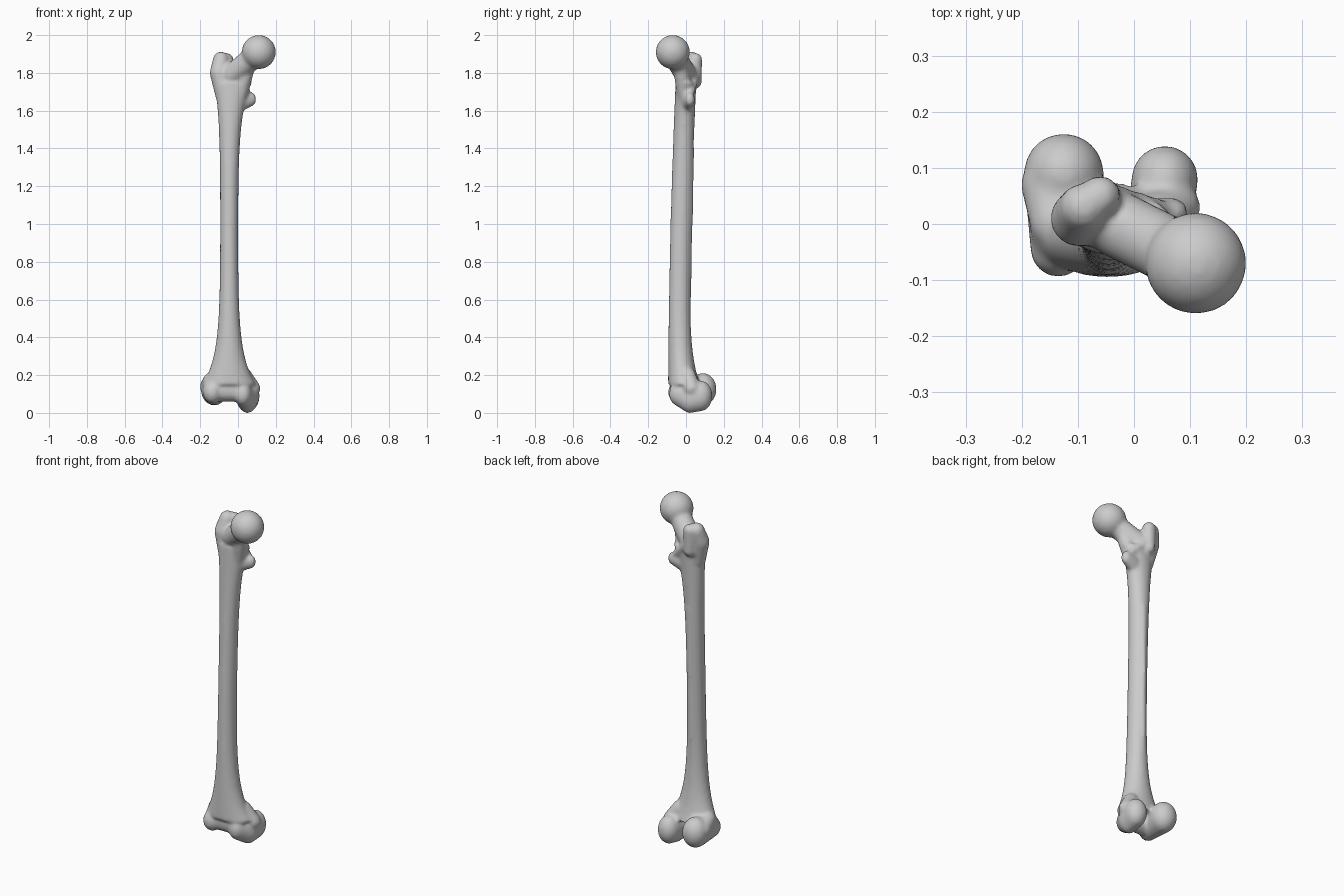
import bpy, bmesh, math
from mathutils import Vector

default_cube = bpy.data.objects.get("Cube")
if default_cube:
    bpy.data.objects.remove(default_cube)

# One bone colour
grey = (0.6, 0.6, 0.6, 1)
bone = bpy.data.materials.new("bone_grey")
bone.use_nodes = True
bone.diffuse_color = grey
bone.node_tree.nodes["Principled BSDF"].inputs["Base Color"].default_value = grey

# Unit ball whose points are reused for every rounded mass
template = bmesh.new()
bmesh.ops.create_icosphere(template, subdivisions=3, radius=1)
ball_points = [vert.co.copy() for vert in template.verts]
template.free()

bm = bmesh.new()


def lump(*balls, tall=1):
    """Convex skin around balls (x, y, z, radius), each stretched upward by tall."""
    verts = []
    for x, y, z, radius in balls:
        for point in ball_points:
            offset = Vector((point.x, point.y, point.z * tall)) * radius
            verts.append(bm.verts.new(Vector((x, y, z)) + offset))
    hull = bmesh.ops.convex_hull(bm, input=verts)
    inside = [item for item in hull["geom_interior"] if isinstance(item, bmesh.types.BMVert)]
    bmesh.ops.delete(bm, geom=inside, context="VERTS")


def shaft_ring(z, sides=32):
    """Oval section that widens exponentially towards the knee and the hip."""
    knee = math.exp(-6.5 * z)
    hip = math.exp(6 * (z - 1.7))
    centre_x = -0.047 + 0.015 * hip
    centre_y = -0.04 + 0.013 * z * z + 0.08 * knee
    half_width = 0.047 + 0.25 * knee + 0.04 * hip
    half_depth = 0.055 + 0.08 * knee
    angles = [math.tau * side / sides for side in range(sides)]
    return [bm.verts.new((centre_x + half_width * math.cos(angle),
                          centre_y + half_depth * math.sin(angle), z)) for angle in angles]


# Bowed shaft
bottom, top, steps = 0.15, 1.75, 40
rings = [shaft_ring(bottom + (top - bottom) * step / steps) for step in range(steps + 1)]
for lower, upper in zip(rings, rings[1:]):
    for side in range(len(lower)):
        bm.faces.new((lower[side - 1], lower[side], upper[side], upper[side - 1]))
bm.faces.new(rings[0])
bm.faces.new(rings[-1])

# Ridge down the back of the shaft
lump((-0.05, 0.01, 0.5, 0.015), (-0.04, 0.03, 1.4, 0.015))

# Round head
lump((0.11, -0.07, 1.91, 0.091))

# Neck running down into the shaft
lump((0.09, -0.06, 1.89, 0.06), (-0.03, 0, 1.79, 0.06))
lump((0.05, -0.03, 1.83, 0.04), (0, 0, 1.66, 0.045))

# Greater trochanter and its back crest
lump((-0.1, 0.01, 1.8, 0.05), (-0.09, 0.03, 1.87, 0.043), (-0.08, 0, 1.68, 0.04))
lump((-0.06, 0.05, 1.87, 0.036), (-0.06, 0.05, 1.75, 0.033))

# Lesser trochanter and the crest joining it to the greater one
lump((0.07, 0.02, 1.66, 0.027), (0.02, 0.01, 1.65, 0.036), tall=1.4)
lump((0.06, 0.02, 1.68, 0.02), (-0.05, 0.05, 1.79, 0.025))

# Outer condyle and its side bump
lump((-0.125, 0.09, 0.125, 0.072), (-0.135, -0.045, 0.11, 0.05), tall=1.2)
lump((-0.15, 0.07, 0.14, 0.052), (-0.14, 0, 0.17, 0.045))

# Inner condyle and its side bump
lump((0.055, 0.08, 0.09, 0.06), (0.05, 0.02, 0.073, 0.055), (0.025, -0.045, 0.1, 0.045), tall=1.35)
lump((0.075, 0.03, 0.13, 0.044), (0.03, 0.01, 0.2, 0.042))

# Knee groove bridging the condyles
lump((-0.11, -0.03, 0.12, 0.05), (0.01, -0.03, 0.12, 0.05), tall=1.2)

bmesh.ops.recalc_face_normals(bm, faces=bm.faces[:])
mesh = bpy.data.meshes.new("thigh_bone")
bm.to_mesh(mesh)
bm.free()
mesh.materials.append(bone)
thigh_bone = bpy.data.objects.new("thigh_bone", mesh)
bpy.context.collection.objects.link(thigh_bone)

# Fuse the masses into one smooth surface
fuse = thigh_bone.modifiers.new("fuse", "REMESH")
fuse.mode = "VOXEL"
fuse.voxel_size = 0.009
fuse.use_smooth_shade = True
soften = thigh_bone.modifiers.new("soften", "SMOOTH")
soften.factor = 0.5
soften.iterations = 8
